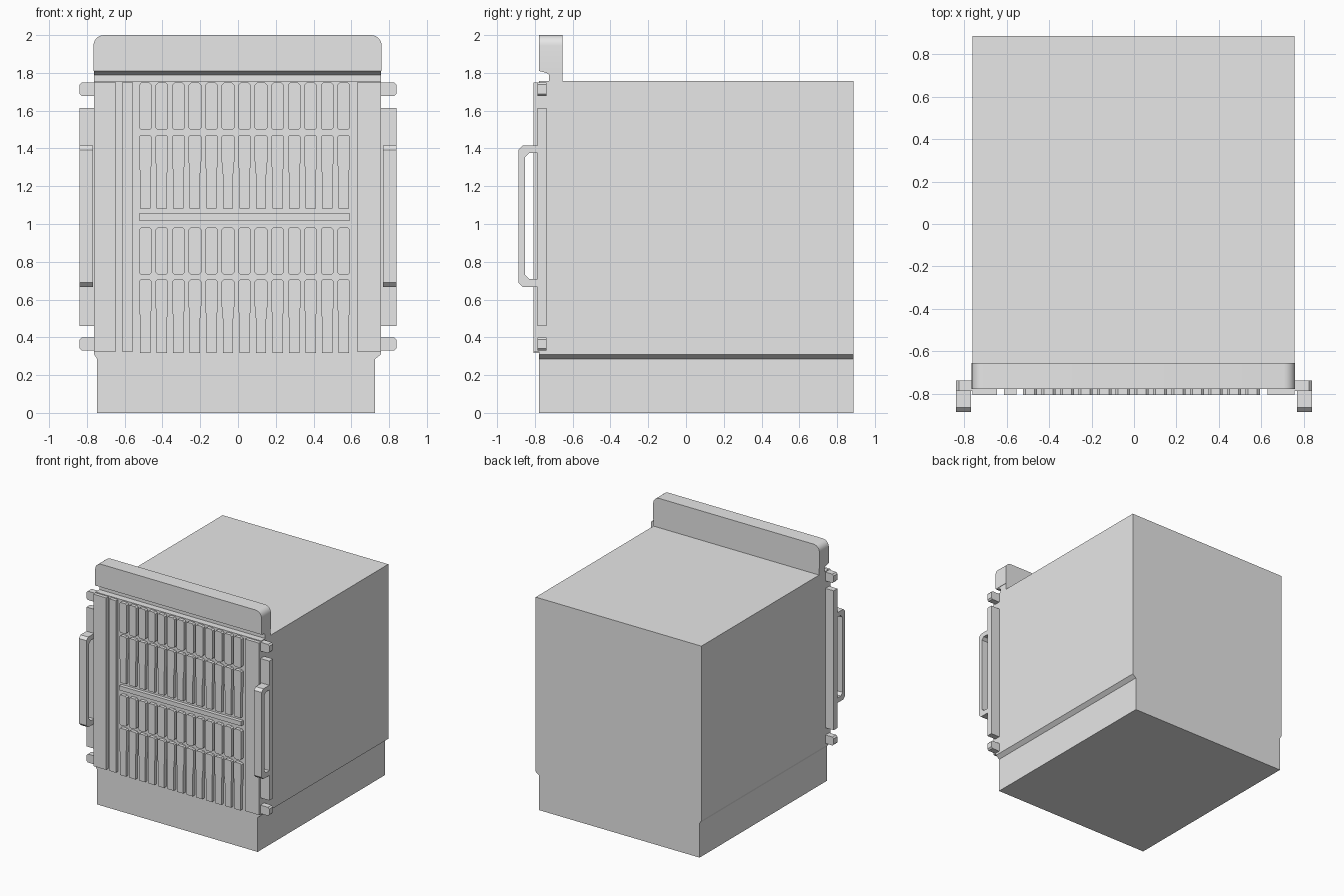
import bpy, bmesh
from mathutils import Vector

cube = bpy.data.objects.get("Cube")
if cube:
    bpy.data.objects.remove(cube, do_unlink=True)

GREY = (0.8, 0.8, 0.8, 1)
mat = bpy.data.materials.new("plain grey")
mat.use_nodes = True
mat.diffuse_color = GREY
mat.node_tree.nodes["Principled BSDF"].inputs["Base Color"].default_value = GREY

FACE, RELIEF, BACK = -0.778, -0.807, 0.887   # depths of front plate, raised parts, rear


def extrude(bm, pts, vec):
    """Add a closed prism: a flat outline pushed along vec."""
    face = bm.faces.new([bm.verts.new(p) for p in pts])
    new = bmesh.ops.extrude_face_region(bm, geom=[face])["geom"]
    bmesh.ops.translate(bm, vec=vec, verts=[g for g in new if isinstance(g, bmesh.types.BMVert)])


def front_prism(bm, outline, y0, y1):
    extrude(bm, [(x, y0, z) for x, z in outline], Vector((0, y1 - y0, 0)))


def side_prism(bm, outline, x0, x1):
    extrude(bm, [(x0, y, z) for y, z in outline], Vector((x1 - x0, 0, 0)))


def rect(a0, a1, b0, b1, c=0.0):
    """Rectangle outline, with optional clipped corners."""
    if not c:
        return [(a0, b0), (a1, b0), (a1, b1), (a0, b1)]
    return [(a0 + c, b0), (a1 - c, b0), (a1, b0 + c), (a1, b1 - c),
            (a1 - c, b1), (a0 + c, b1), (a0, b1 - c), (a0, b0 + c)]


def finish(name, bm, smooth=False):
    bmesh.ops.recalc_face_normals(bm, faces=bm.faces)
    mesh = bpy.data.meshes.new(name)
    bm.to_mesh(mesh)
    bm.free()
    mesh.materials.append(mat)
    ob = bpy.data.objects.new(name, mesh)
    bpy.context.collection.objects.link(ob)
    if smooth:
        bpy.ops.object.select_all(action='DESELECT')
        ob.select_set(True)
        bpy.context.view_layer.objects.active = ob
        bpy.ops.object.shade_smooth_by_angle()
    return ob


# Cabinet with a narrower plinth, sides stepping in through a slope
bm = bmesh.new()
front_prism(bm, [(-0.746, 0), (0.725, 0), (0.725, 0.285), (0.757, 0.31), (0.757, 1.757),
                 (-0.762, 1.757), (-0.762, 0.31), (-0.746, 0.285)], FACE, BACK)
finish("cabinet", bm)

# Top bar with rounded upper corners
bm = bmesh.new()
front_prism(bm, rect(-0.765, 0.76, 1.81, 2.0), FACE, -0.655)
corners = [e for e in bm.edges if all(v.co.z > 1.9 for v in e.verts)
           and abs(e.verts[0].co.y - e.verts[1].co.y) > 0.05]
bmesh.ops.bevel(bm, geom=corners, offset=0.055, segments=6, profile=0.5, affect='EDGES')
finish("top_bar", bm, True)

# Neck that carries the bar
bm = bmesh.new()
side_prism(bm, [(-0.655, 1.75), (-0.655, 1.815), (FACE, 1.81), (-0.74, 1.80),
                (-0.725, 1.79), (-0.725, 1.75)], -0.762, 0.757)
finish("bar_neck", bm)

# Raised vertical strips beside the grille
bm = bmesh.new()
for x0, x1 in [(-0.762, -0.645), (-0.614, -0.555), (0.63, 0.757)]:
    front_prism(bm, rect(x0, x1, 0.325, 1.75), FACE + 0.005, RELIEF)
finish("face_strips", bm)

# Grille: two banks of short slats above long, waisted slats
bm = bmesh.new()
for top in (1.748, 0.982):
    for i in range(13):
        x0 = -0.524 + 0.0875 * i
        x1 = x0 + 0.067
        front_prism(bm, rect(x0, x1, top - 0.251, top, 0.012), FACE + 0.005, RELIEF)
        t, b, n = top - 0.276, top - 0.665, 0.006
        front_prism(bm, [(x0 + n, b), (x1 - n, b), (x1 - n, t - 0.21), (x1, t - 0.14),
                         (x1, t - 0.01), (x1 - 0.01, t), (x0 + 0.01, t), (x0, t - 0.01),
                         (x0, t - 0.14), (x0 + n, t - 0.21)], FACE + 0.005, RELIEF)
finish("grille_slats", bm)

# Bar between the two banks
bm = bmesh.new()
front_prism(bm, rect(-0.524, 0.593, 1.018, 1.055), FACE + 0.005, RELIEF)
finish("grille_divider", bm)

# Side rails, tabs and pull handles
for side, s, inner in (("left", 1, 0.75), ("right", -1, 0.755)):
    bm = bmesh.new()
    front_prism(bm, rect(s * inner, s * 0.838, 0.46, 1.615), -0.787, -0.738)
    finish(side + "_rail", bm)

    bm = bmesh.new()
    for z0, z1 in ((0.33, 0.4), (1.677, 1.75)):
        out, c = 0.838, 0.012
        front_prism(bm, [(s * inner, z0), (s * (out - c), z0), (s * out, z0 + c),
                         (s * out, z1 - c), (s * (out - c), z1), (s * inner, z1)],
                    -0.787, -0.738)
    finish(side + "_tabs", bm)

    bm = bmesh.new()
    y, f, g, c = -0.785, -0.887, -0.852, 0.022
    side_prism(bm, [(y, 0.667), (f + c, 0.667), (f, 0.667 + c), (f, 1.415 - c), (f + c, 1.415),
                    (y, 1.415), (y, 1.376), (g + c, 1.376), (g, 1.376 - c), (g, 0.708 + c),
                    (g + c, 0.708), (y, 0.708)], s * 0.768, s * 0.838)
    finish(side + "_handle", bm)
